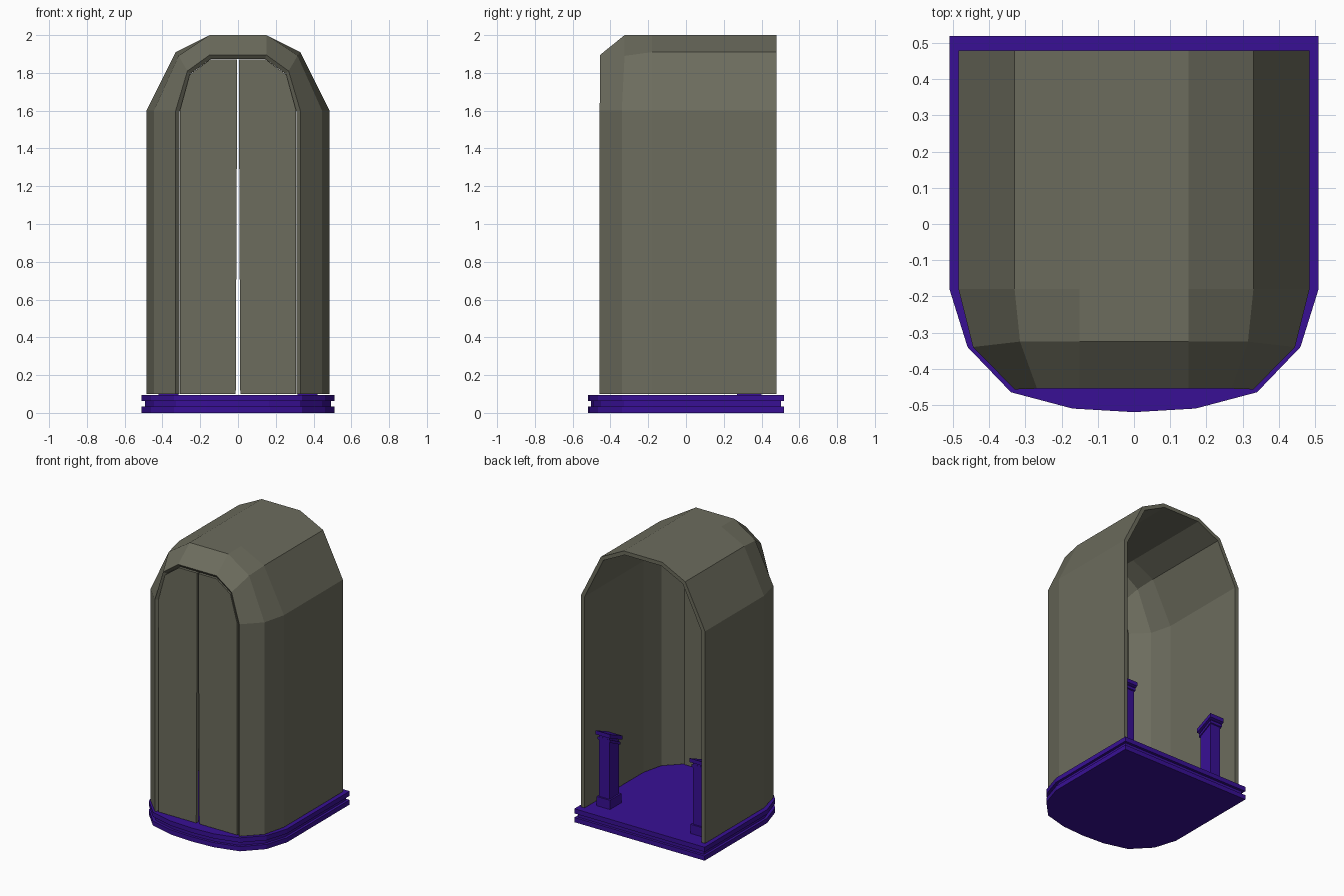
import bpy, bmesh

if "Cube" in bpy.data.objects:
    bpy.data.objects.remove(bpy.data.objects["Cube"])

def material(name, rgb):
    m = bpy.data.materials.new(name)
    m.diffuse_color = (*rgb, 1)
    m.use_nodes = True
    m.node_tree.nodes["Principled BSDF"].inputs["Base Color"].default_value = m.diffuse_color
    return m

stone = material("olive_grey", (0.15, 0.15, 0.11))
purple = material("purple", (0.04, 0.005, 0.30))

def make(name, verts, faces, mat):
    me = bpy.data.meshes.new(name)
    me.from_pydata(verts, [], faces)
    me.materials.append(mat)
    ob = bpy.data.objects.new(name, me)
    bpy.context.collection.objects.link(ob)
    return ob

def prism(name, bottom, top, mat):
    """Closed solid between two matching point loops."""
    n = len(bottom)
    faces = [tuple(range(n)), tuple(range(n, 2 * n))]
    faces += [(i, (i + 1) % n, n + (i + 1) % n, n + i) for i in range(n)]
    ob = make(name, list(bottom) + list(top), faces, mat)
    bm = bmesh.new()
    bm.from_mesh(ob.data)
    bmesh.ops.recalc_face_normals(bm, faces=bm.faces)
    bm.to_mesh(ob.data)
    bm.free()
    return ob

# Base: two slabs with a recessed band between them
half = [(0.51, 0.52), (0.51, -0.18), (0.46, -0.34), (0.34, -0.465), (0.17, -0.51)]
outline = half + [(0, -0.52)] + [(-x, y) for x, y in reversed(half)]
for name, z0, z1, s in (("base_lower_slab", 0, 0.033, 1), ("base_groove", 0.033, 0.062, 0.965),
                        ("base_upper_slab", 0.062, 0.095, 1)):
    prism(name, [(x * s, y * s, z0) for x, y in outline],
          [(x * s, y * s, z1) for x, y in outline], purple)

# Shell: arched sections lofted from the open back to the door opening
Z = 0.1
sections = [
    [(0.485, 0.48, Z), (0.485, 0.48, 1.6), (0.33, 0.48, 1.91), (0.15, 0.48, 2.0)],
    [(0.485, -0.18, Z), (0.485, -0.18, 1.6), (0.33, -0.18, 1.91), (0.15, -0.18, 2.0)],
    [(0.445, -0.34, Z), (0.445, -0.34, 1.6), (0.315, -0.325, 1.89), (0.15, -0.325, 2.0)],
    [(0.33, -0.457, Z), (0.33, -0.457, 1.6), (0.268, -0.455, 1.81), (0.15, -0.455, 1.895)],
]
verts = []
for s in sections:
    verts += s + [(-x, y, z) for x, y, z in reversed(s)]
faces = [(r * 8 + i, r * 8 + i + 1, r * 8 + i + 9, r * 8 + i + 8)
         for r in range(3) for i in range(7)]
shell = make("shell", verts, faces, stone)
mod = shell.modifiers.new("thickness", 'SOLIDIFY')
mod.thickness = 0.028
mod.offset = -1

# Doors: two leaves with a narrow tapering gap
door = [(0.012, Z), (0.308, Z), (0.308, 1.6), (0.256, 1.79), (0.148, 1.87), (0.004, 1.87)]
for side, s in (("right", 1), ("left", -1)):
    prism(side + "_door", [(x * s, -0.45, z) for x, z in door],
          [(x * s, -0.425, z) for x, z in door], stone)

# Posts: plinth, shaft, collar and cap sloping down to the front
def block(name, s, inset, zb, zf, tb, tf):
    x0, x1, y0, y1 = 0.315 + inset, 0.42 - inset, 0.27 + inset, 0.40 - inset
    c = [(x0, y0), (x1, y0), (x1, y1), (x0, y1)]
    prism(name, [(x * s, y, zf if y == y0 else zb) for x, y in c],
          [(x * s, y, tf if y == y0 else tb) for x, y in c], purple)

for side, s in (("right", 1), ("left", -1)):
    block(side + "_post_plinth", s, 0, 0.095, 0.095, 0.16, 0.16)
    block(side + "_post_shaft", s, 0.012, 0.16, 0.16, 0.60, 0.54)
    block(side + "_post_collar", s, 0.005, 0.565, 0.505, 0.585, 0.525)
    block(side + "_post_cap", s, -0.004, 0.60, 0.54, 0.628, 0.568)
